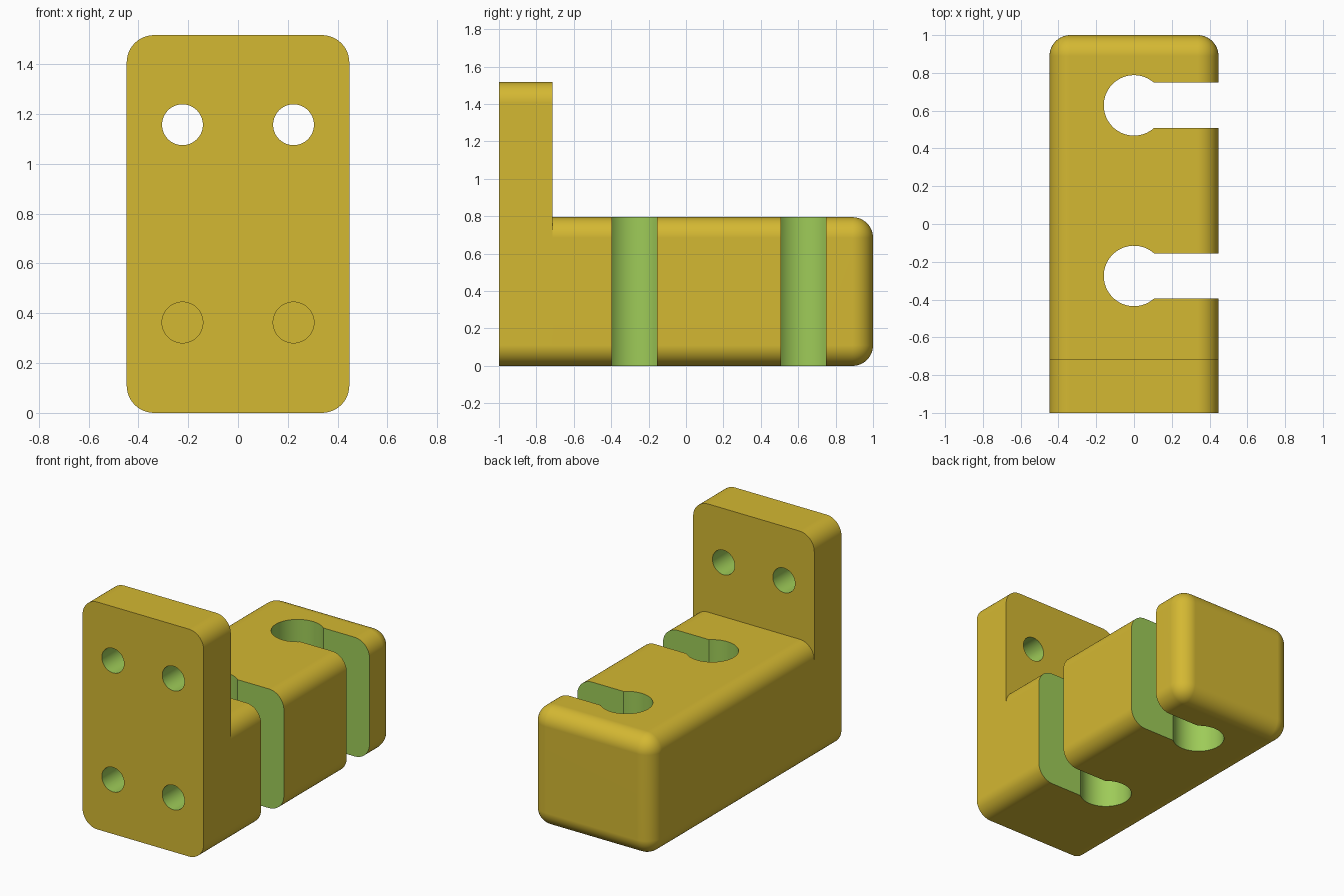
import bpy, bmesh, math

if "Cube" in bpy.data.objects:
    bpy.data.objects.remove(bpy.data.objects["Cube"])

HALF_W, RADIUS = 0.447, 0.11
PLATE_BACK = -0.714


def material(name, rgb):
    m = bpy.data.materials.new(name)
    m.diffuse_color = (*rgb, 1)
    m.use_nodes = True
    m.node_tree.nodes["Principled BSDF"].inputs["Base Color"].default_value = m.diffuse_color
    return m


yellow = material("mustard yellow", (0.658, 0.479, 0.032))
green = material("cut green", (0.342, 0.597, 0.098))


def add_object(name, bm, mat):
    bmesh.ops.recalc_face_normals(bm, faces=bm.faces)
    mesh = bpy.data.meshes.new(name)
    bm.to_mesh(mesh)
    bm.free()
    mesh.materials.append(mat)
    ob = bpy.data.objects.new(name, mesh)
    bpy.context.collection.objects.link(ob)
    return ob


def rounded_block(name, y0, y1, height, round_back):
    """Box with rounded lengthwise edges, and optionally a rounded back end."""
    bm = bmesh.new()
    bmesh.ops.create_cube(bm, size=1)
    for v in bm.verts:
        v.co = (v.co.x * 2 * HALF_W,
                y0 if v.co.y < 0 else y1,
                (v.co.z + 0.5) * height)
    edges = []
    for e in bm.edges:
        a, b = (v.co.y for v in e.verts)
        if abs(a - b) > 1e-4 or (round_back and a > (y0 + y1) / 2):
            edges.append(e)
    bmesh.ops.bevel(bm, geom=edges, offset=RADIUS, segments=12,
                    profile=0.5, affect='EDGES', clamp_overlap=True)
    return add_object(name, bm, yellow)


def prism(name, bottom, shift):
    """Extrude a closed outline by a vector, for use as a cutter."""
    bm = bmesh.new()
    face = bm.faces.new([bm.verts.new(p) for p in bottom])
    new = bmesh.ops.extrude_face_region(bm, geom=[face], use_keep_orig=True)["geom"]
    bmesh.ops.translate(bm, vec=shift,
                        verts=[g for g in new if isinstance(g, bmesh.types.BMVert)])
    return add_object(name, bm, green)


def cut(target, cutter):
    mod = target.modifiers.new("cut", 'BOOLEAN')
    mod.operation = 'DIFFERENCE'
    mod.solver = 'EXACT'
    mod.material_mode = 'TRANSFER'
    mod.object = cutter
    bpy.context.view_layer.objects.active = target
    bpy.ops.object.modifier_apply(modifier=mod.name)
    bpy.data.objects.remove(cutter, do_unlink=True)


# Upright mounting plate with four screw holes
plate = rounded_block("mounting_plate", -1, PLATE_BACK, 1.517, False)
for x in (-0.223, 0.223):
    for z in (0.363, 1.157):
        ring = [(x + 0.082 * math.cos(t), -1.1, z + 0.082 * math.sin(t))
                for t in (math.tau * i / 48 for i in range(48))]
        cut(plate, prism("screw_hole_cutter", ring, (0, 0.6, 0)))

# Horizontal arm; its front end closes the lower screw holes
arm = rounded_block("holder_arm", PLATE_BACK, 1, 0.795, True)

# Keyhole slots, open to the right side
R, HALF_SLOT = 0.16, 0.12
start = math.asin(HALF_SLOT / R)
for y in (-0.275, 0.628):
    angles = [start + (math.tau - 2 * start) * i / 48 for i in range(49)]
    outline = [(R * math.cos(t), y + R * math.sin(t), -0.1) for t in angles]
    outline += [(0.6, y - HALF_SLOT, -0.1), (0.6, y + HALF_SLOT, -0.1)]
    cut(arm, prism("slot_cutter", outline, (0, 0, 1.1)))

# Smooth fillets and bores, crisp edges
for ob in (plate, arm):
    bpy.ops.object.select_all(action='DESELECT')
    ob.select_set(True)
    bpy.context.view_layer.objects.active = ob
    bpy.ops.object.shade_smooth_by_angle(angle=math.radians(30))
    mod = ob.modifiers.new("flat face normals", 'WEIGHTED_NORMAL')
    mod.keep_sharp = True
